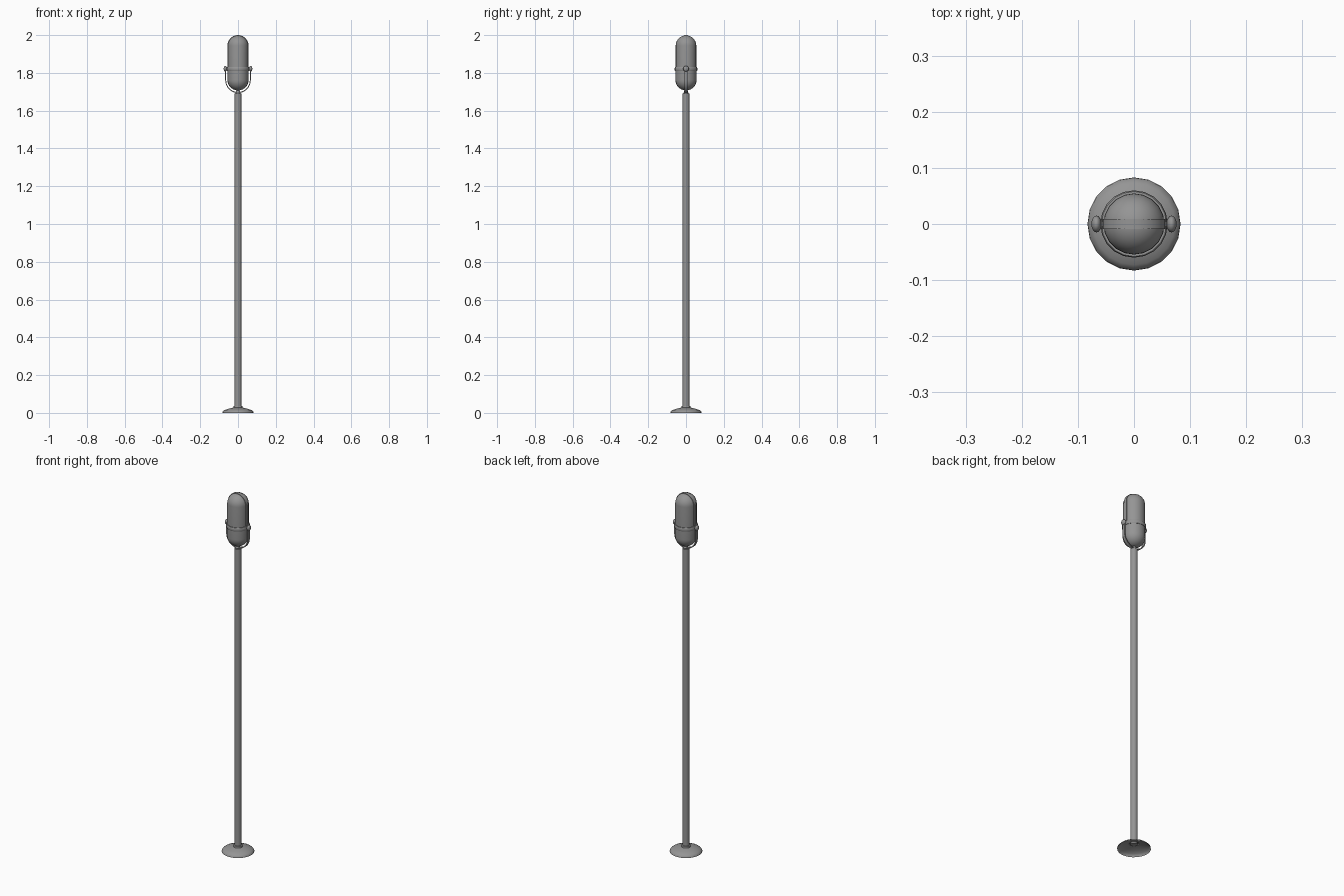
import bpy, bmesh
from math import sin, cos, pi, radians

if "Cube" in bpy.data.objects:
    bpy.data.objects.remove(bpy.data.objects["Cube"])

grey = bpy.data.materials.new("dark_grey")
grey.diffuse_color = (0.3, 0.3, 0.3, 1)
grey.use_nodes = True
grey.node_tree.nodes["Principled BSDF"].inputs["Base Color"].default_value = grey.diffuse_color


def finish(name, bm, angle=40):
    bmesh.ops.remove_doubles(bm, verts=bm.verts, dist=1e-5)
    bmesh.ops.recalc_face_normals(bm, faces=bm.faces)
    me = bpy.data.meshes.new(name)
    bm.to_mesh(me)
    bm.free()
    me.materials.append(grey)
    ob = bpy.data.objects.new(name, me)
    bpy.context.collection.objects.link(ob)
    bpy.ops.object.select_all(action='DESELECT')
    bpy.context.view_layer.objects.active = ob
    ob.select_set(True)
    bpy.ops.object.shade_smooth_by_angle(angle=radians(angle))
    return ob


def lathe(name, profile, segs=20, closed=False):
    """Revolve (radius, z) points around the z axis."""
    bm = bmesh.new()
    vs = [bm.verts.new((r, 0, z)) for r, z in profile]
    es = [bm.edges.new(p) for p in zip(vs, vs[1:])]
    if closed:
        es.append(bm.edges.new((vs[-1], vs[0])))
    bmesh.ops.spin(bm, geom=vs + es, cent=(0, 0, 0), axis=(0, 0, 1),
                   angle=2 * pi, steps=segs)
    return finish(name, bm)


def arc(r, cz, a0, a1, n):
    return [(r * cos(a0 + (a1 - a0) * i / n), cz + r * sin(a0 + (a1 - a0) * i / n))
            for i in range(n + 1)]


def strip(name, path_in, path_out, half_y):
    """Bent flat bar between two matching (x, z) paths."""
    bm = bmesh.new()
    rows = [[bm.verts.new(p) for p in ((a, -half_y, b), (c, -half_y, d),
                                       (c, half_y, d), (a, half_y, b))]
            for (a, b), (c, d) in zip(path_in, path_out)]
    for r, s in zip(rows, rows[1:]):
        for i in range(4):
            j = (i + 1) % 4
            bm.faces.new((r[i], r[j], s[j], s[i]))
    bm.faces.new(rows[0])
    bm.faces.new(rows[-1])
    return finish(name, bm)


# Hollow domed foot
lathe("base", [(0.083, 0), (0.082, 0.006), (0.073, 0.014), (0.055, 0.021),
               (0.035, 0.026), (0.024, 0.028), (0.023, 0.036), (0.017, 0.038)])

# Stand pole with a short neck under the yoke
lathe("pole", [(0, 0.024), (0.018, 0.024), (0.018, 1.692), (0, 1.692)])
lathe("neck", [(0, 1.69), (0.011, 1.69), (0.013, 1.694), (0.011, 1.70),
               (0.008, 1.709), (0, 1.709)], 12)

# Capsule head: upper grille and slightly wider lower cup
R = 0.0545
lathe("grille", [(R, 1.815)] + arc(R, 1.944, 0, pi / 2, 10))
lathe("cup", arc(0.056, 1.763, -pi / 2, 0, 10) + [(0.056, 1.815)])

# Ring around the middle
lathe("ring", [(0.053, 1.810), (0.058, 1.810), (0.060, 1.814), (0.060, 1.826),
               (0.058, 1.830), (0.053, 1.830)], closed=True)


# Rib running over the top of the grille
def arch(r):
    return [(r, 1.825)] + arc(r, 1.944, 0, pi, 20) + [(-r, 1.825)]


strip("rib", arch(0.052), arch(0.056), 0.009)


# U-shaped yoke
def cradle(r):
    return [(-r, 1.825)] + arc(r, 1.761, pi, 2 * pi, 20) + [(r, 1.825)]


strip("yoke", cradle(0.0625), cradle(0.0675), 0.008)

# Rounded side screws on short pins
for side, label in ((-1, "left"), (1, "right")):
    bm = bmesh.new()
    bmesh.ops.create_uvsphere(bm, u_segments=16, v_segments=10, radius=1)
    for v in bm.verts:
        x, y, z = v.co
        v.co = (side * 0.067 + x * 0.009, y * 0.015, 1.822 + z * 0.015)
    finish(label + "_screw", bm)
    bm = bmesh.new()
    bmesh.ops.create_cone(bm, cap_ends=True, segments=12, radius1=0.006,
                          radius2=0.006, depth=0.014)
    for v in bm.verts:
        x, y, z = v.co
        v.co = (side * 0.061 + z, y, 1.822 + x)
    finish(label + "_pin", bm)
